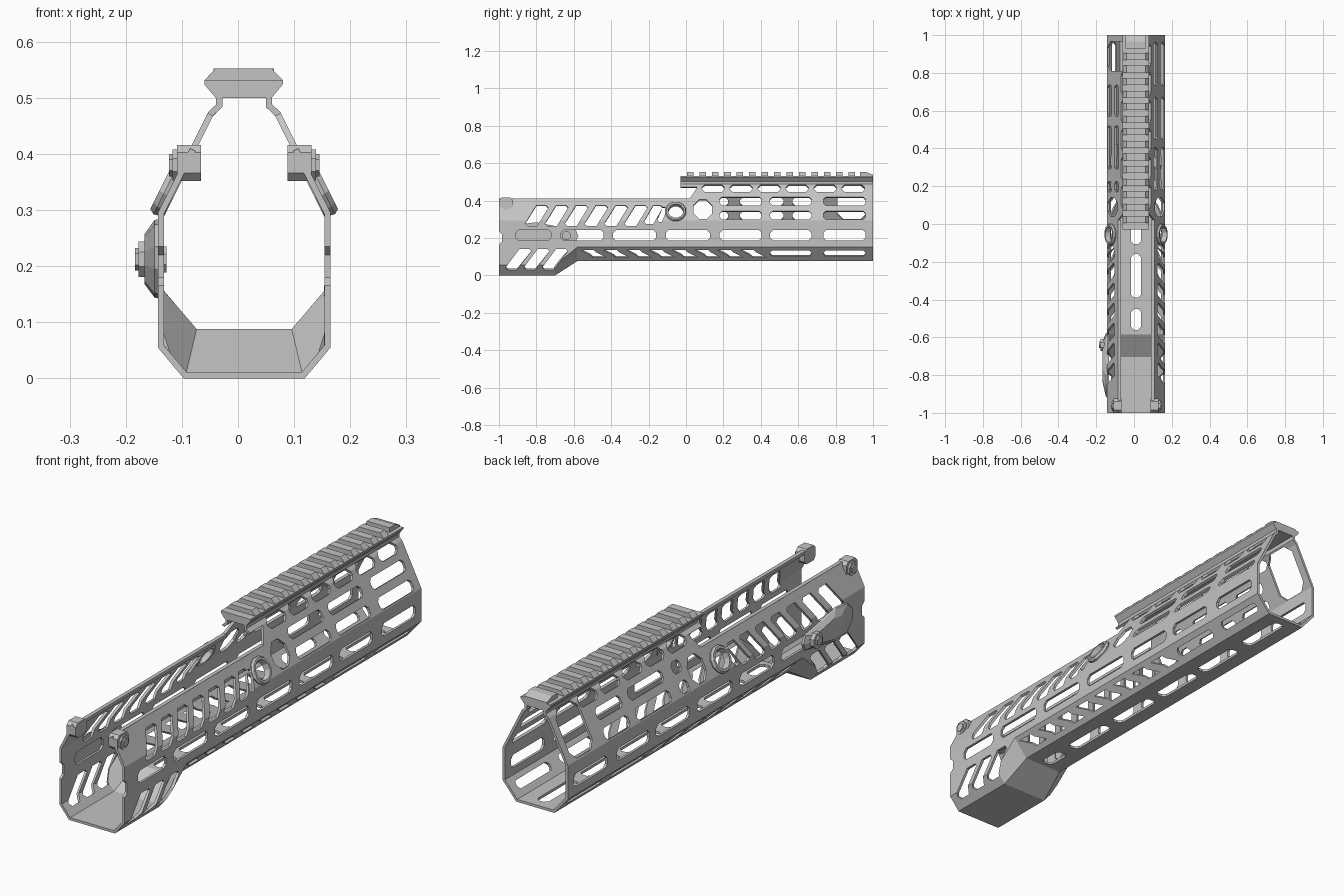
import bpy, bmesh, math
from mathutils import Vector
from mathutils.geometry import delaunay_2d_cdt

if "Cube" in bpy.data.objects:
    bpy.data.objects.remove(bpy.data.objects["Cube"])

CX = 0.011          # the tube's own centre line
GREY = (0.55, 0.55, 0.55, 1)
metal = bpy.data.materials.new("anodised_grey")
metal.use_nodes = True
metal.diffuse_color = GREY
metal.node_tree.nodes["Principled BSDF"].inputs["Base Color"].default_value = GREY


def finish(name, bm, recalc=True):
    if recalc:
        bmesh.ops.recalc_face_normals(bm, faces=bm.faces)
    mesh = bpy.data.meshes.new(name)
    bm.to_mesh(mesh)
    bm.free()
    mesh.materials.append(metal)
    ob = bpy.data.objects.new(name, mesh)
    bpy.context.collection.objects.link(ob)
    return ob


def loft(bm, rings, closed=False):
    """Skin rings of points; cap the ends, or join last to first."""
    vs = [[bm.verts.new(p) for p in r] for r in rings]
    n = len(vs[0])
    pairs = list(zip(vs, vs[1:])) + ([(vs[-1], vs[0])] if closed else [])
    for a, b in pairs:
        for i in range(n):
            j = (i + 1) % n
            bm.faces.new((a[i], a[j], b[j], b[i]))
    if not closed:
        bm.faces.new(vs[0])
        bm.faces.new(vs[-1])


def side_prism(bm, pts, h0, h1, side):
    """Extrude a (y, z) outline sideways between two half widths."""
    loft(bm, [[(CX + side * h, y, z) for y, z in pts] for h in (h0, h1)])


# Opening outlines
def slot(y0, y1, z0, z1, c=0.015):
    return [(y0 + c, z0), (y1 - c, z0), (y1, z0 + c), (y1, z1 - c),
            (y1 - c, z1), (y0 + c, z1), (y0, z1 - c), (y0, z0 + c)]


def slant(y, w, z0, z1, lean):
    c = 0.012
    return [(y + c, z0), (y + w, z0), (y + w + lean, z1 - c),
            (y + w + lean - c, z1), (y + lean, z1), (y, z0 + c)]


def circle(y, z, r, n=12):
    return [(y + r * math.cos(math.tau * (i + .5) / n),
             z + r * math.sin(math.tau * (i + .5) / n)) for i in range(n)]


def inside(p, poly):
    odd = False
    for (ax, ay), (bx, by) in zip(poly, poly[1:] + poly[:1]):
        if (ay > p[1]) != (by > p[1]) and p[0] < ax + (p[1] - ay) / (by - ay) * (bx - ax):
            odd = not odd
    return odd


def add_sheet(bm, outline, holes, folds, place):
    """Fill a flat outline with holes, split it along folds, place it in space."""
    pts, edges = [], []
    for path, ring in [(p, True) for p in [outline] + holes] + [(f, False) for f in folds]:
        k, n = len(pts), len(path)
        pts += [Vector(p) for p in path]
        edges += [(k + i, k + (i + 1) % n) for i in range(n if ring else n - 1)]
    flat, _, tris, *_ = delaunay_2d_cdt(pts, edges, [], 0, 1e-5)
    verts = [bm.verts.new(place(*p)) for p in flat]
    for t in tris:
        mid = sum((flat[i] for i in t), Vector((0, 0))) / len(t)
        if inside(mid, outline) and not any(inside(mid, h) for h in holes):
            bm.faces.new([verts[i] for i in t])


# Tube cross-section: deep at the front, stepping up to a shallower bottom
def lower(y):
    t = min(max((y + .70) / .12, 0), 1)
    return .108 - .018 * t, .077 * t, .055 + .097 * t     # half width, floor, bevel top


def half_width(y, z):
    hb, zb, zc = lower(y)
    prof = [(hb, zb), (.154, zc), (.154, .295), (.064, .475), (.05, .488), (.05, .506)]
    for (x0, z0), (x1, z1) in zip(prof, prof[1:]):
        if z <= z1:
            return x0 + (x1 - x0) * max(0, (z - z0) / (z1 - z0))
    return prof[-1][0]


STATIONS = (-1, -.70, -.58, 1)
floor_line = [(y, lower(y)[1]) for y in STATIONS]
bevel_line = [(y, lower(y)[2]) for y in STATIONS]
wall = floor_line + [(1, .506), (-.03, .506), (-.03, .472), (.06, .472), (.02, .41), (-1, .41),
                     (-1, .235), (-.983, .22), (-.983, .18), (-1, .165)]
wall_folds = [bevel_line, [(-1, .295), (1, .295)], [(-.03, .475), (1, .475)],
              [(-.03, .488), (1, .488)]]
wall_folds += [[floor_line[i], bevel_line[i]] for i in (1, 2)]
long_slots = [(-.67, -.44), (-.39, -.16), (-.107, .128), (.18, .405), (.45, .67), (.735, .96)]

shell = bmesh.new()
for s in (1, -1):
    holes = [slot(a, b, .187, .242) for a, b in [(-.91, -.72)] + long_slots]
    # slanted vents, front to back
    holes += [slant(-.86 + .106 * i, .064, .265, .375, .06) for i in range(6)]
    holes += [slant(-.225, .05, .275, .375, .05), slant(-.155, .025, .285, .365, .03)]
    holes += [slant(-.965 + .098 * i, .062, .03, .142, .075) for i in range(3)]
    # lower bevel vents and slots
    holes += [slant(-.51 + .122 * i, .085, .096, .136, -.055) for i in range(8)]
    holes += [slot(a, b, .103, .132, .01) for a, b in long_slots[4:]]
    # round port and angled port
    holes += [circle(-.055, .34, .042), slot(.04, .14, .302, .405, .03)]
    # upper rows, with one tall window on the right
    if s == 1:
        columns, small = long_slots[3:], 6
    else:
        columns, small = [(.17, .225), (.29, .52), (.57, .735)], 5
        holes.append(slot(.81, .965, .302, .486, .03))
    for a, b in columns:
        holes += [slot(a, b, z, z + .044, .012) for z in (.30, .375)]
    holes += [slot(.085 + .15 * i, .205 + .15 * i, .445, .487) for i in range(small)]
    add_sheet(shell, wall, holes, wall_folds,
              lambda y, z: (CX + s * half_width(y, z), y, z))

# bottom panel
panel = [(y, lower(y)[0]) for y in STATIONS] + [(y, -lower(y)[0]) for y in STATIONS[::-1]]
panel_folds = [[(y, lower(y)[0]), (y, -lower(y)[0])] for y in STATIONS[1:3]]
panel_holes = [slot(a, b, -.026, .026) for a, b in [(-.56, -.45)] + long_slots[1:]]
add_sheet(shell, panel, panel_holes, panel_folds, lambda y, x: (CX + x, y, lower(y)[1]))

bmesh.ops.delete(shell, geom=[v for v in shell.verts if not v.link_faces], context="VERTS")
bmesh.ops.remove_doubles(shell, verts=shell.verts, dist=1e-4)
shell.normal_update()
for f in shell.faces:
    c = f.calc_center_median()
    if f.normal.dot(Vector((c.x - CX, 0, c.z - .25))) < 0:
        f.normal_flip()
body = finish("handguard_shell", shell, recalc=False)
thick = body.modifiers.new("wall_thickness", "SOLIDIFY")
thick.thickness, thick.offset, thick.use_even_offset = .011, -1, True


# Top rail: dovetail base and cross teeth
def rail_piece(bm, profile, y0, y1):
    ring = profile + [(-x, z) for x, z in profile[::-1]]
    loft(bm, [[(CX - .001 + x, y, z) for x, z in ring] for y in (y0, y1)])


bm = bmesh.new()
rail_piece(bm, [(.05, .5), (.07, .524), (.07, .532)], -.03, 1)
finish("top_rail_base", bm)
bm = bmesh.new()
for i in range(14):
    y = .005 + .0665 * i
    rail_piece(bm, [(.07, .531), (.05, .552)], y, y + .035)
finish("top_rail_teeth", bm)
bm = bmesh.new()
side_prism(bm, [(.93, .531), (1, .531), (1, .538), (.965, .552), (.93, .552)], -.055, .053, 1)
finish("top_rail_end_stop", bm)

# Parts repeated on both sides
for s, tag in ((1, "left"), (-1, "right")):
    bm = bmesh.new()
    side_prism(bm, [(-.99, .398), (.02, .398), (.02, .411), (-.99, .411)], .079, .096, s)
    finish(tag + "_top_edge", bm)

    bm = bmesh.new()
    side_prism(bm, slot(-1, -.925, .352, .416, .014), .077, .12, s)
    finish(tag + "_front_lug", bm)

    bm = bmesh.new()
    side_prism(bm, circle(-.962, .38, .03, 8), .119, .128, s)
    side_prism(bm, circle(-.962, .38, .02, 6), .127, .134, s)
    finish(tag + "_lug_bolt", bm)

    # port collar, tilted with the sloping wall
    normal = Vector((s * .18, 0, .09)).normalized()
    up = normal.cross(Vector((0, 1, 0)))
    centre = Vector((CX + s * .1315, -.055, .34))
    bm = bmesh.new()
    loops = [(.054, -.013), (.058, .006), (.052, .015), (.042, .015), (.039, -.013)]
    loft(bm, [[centre + normal * d + Vector((0, a, 0)) + up * b
               for a, b in circle(0, 0, r)] for r, d in loops], closed=True)
    finish(tag + "_port_collar", bm)

# Side lever with its pivot bolt
base = [(-.92, .195), (-.88, .15), (-.80, .142), (-.68, .165), (-.59, .18),
        (-.575, .21), (-.59, .245), (-.68, .26), (-.80, .284), (-.88, .275), (-.92, .235)]


def lever_ring(k, h):
    return [(CX - h, -.70 + (y + .70) * k, .212 + (z - .212) * k) for y, z in base]


bm = bmesh.new()
loft(bm, [lever_ring(1, .152), lever_ring(.97, .16), lever_ring(.62, .178)])
finish("side_lever", bm)

bm = bmesh.new()
side_prism(bm, circle(-.64, .212, .034, 8), .15, .188, -1)
side_prism(bm, circle(-.64, .212, .02, 6), .187, .195, -1)
side_prism(bm, circle(-.64, .212, .025, 8), .138, .152, -1)
finish("lever_pivot_bolt", bm)
